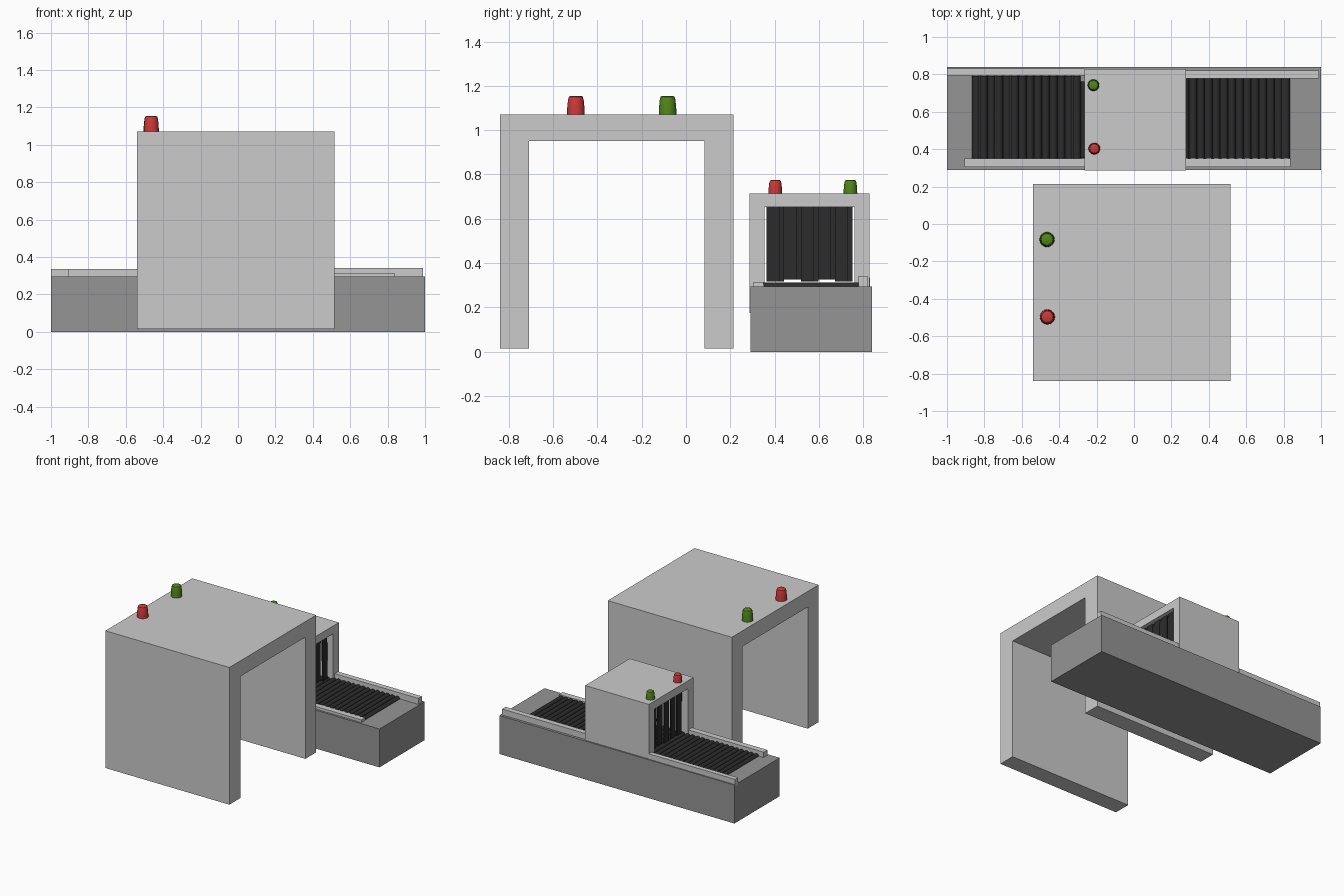
import bpy, bmesh, random
from math import radians, pi
from mathutils import Matrix

if "Cube" in bpy.data.objects:
    bpy.data.objects.remove(bpy.data.objects["Cube"])

random.seed(4)


def material(name, rgb):
    m = bpy.data.materials.new(name)
    m.diffuse_color = (*rgb, 1)
    m.use_nodes = True
    m.node_tree.nodes["Principled BSDF"].inputs["Base Color"].default_value = m.diffuse_color
    return m


DARK = material("dark_grey", (0.3, 0.3, 0.3))
RUBBER = material("rubber_black", (0.025, 0.025, 0.025))
RED = material("lamp_red", (0.6, 0.04, 0.04))
GREEN = material("lamp_green", (0.08, 0.24, 0.01))


def finish(name, bm, mat=None, smooth=False):
    bmesh.ops.recalc_face_normals(bm, faces=bm.faces)
    me = bpy.data.meshes.new(name)
    bm.to_mesh(me)
    bm.free()
    ob = bpy.data.objects.new(name, me)
    bpy.context.collection.objects.link(ob)
    if mat:
        me.materials.append(mat)
    if smooth:
        bpy.ops.object.select_all(action='DESELECT')
        ob.select_set(True)
        bpy.context.view_layer.objects.active = ob
        bpy.ops.object.shade_smooth_by_angle(angle=radians(40))
    return ob


def add_box(bm, x, y, z, tilt=0):
    """Box between limits; tilt swings it about its top edge."""
    c = [(a + b) / 2 for a, b in (x, y, z)]
    pivot = Matrix.Translation((c[0], c[1], z[1]))
    m = (pivot @ Matrix.Rotation(tilt, 4, 'Y') @ pivot.inverted()
         @ Matrix.Translation(c)
         @ Matrix.Diagonal((x[1] - x[0], y[1] - y[0], z[1] - z[0], 1)))
    bmesh.ops.create_cube(bm, size=1, matrix=m)


def box(name, x, y, z, mat=None):
    bm = bmesh.new()
    add_box(bm, x, y, z)
    return finish(name, bm, mat)


def arch(name, x, y, z, leg, top):
    """Portal profile in the YZ plane, extruded along X."""
    (y0, y1), (z0, z1) = y, z
    pts = [(y0, z0), (y0 + leg, z0), (y0 + leg, z1 - top), (y1 - leg, z1 - top),
           (y1 - leg, z0), (y1, z0), (y1, z1), (y0, z1)]
    bm = bmesh.new()
    f = bm.faces.new([bm.verts.new((x[0], *p)) for p in pts])
    r = bmesh.ops.extrude_face_region(bm, geom=[f])
    moved = [v for v in r["geom"] if isinstance(v, bmesh.types.BMVert)]
    bmesh.ops.translate(bm, verts=moved, vec=(x[1] - x[0], 0, 0))
    # The starting face is kept as the end cap
    return finish(name, bm)


def lamp(name, x, y, z, r, h, mat):
    """Rounded, slightly tapered beacon turned from a profile."""
    profile = [(0, 0), (r, 0), (r * .97, h * .4), (r * .88, h * .8),
               (r * .78, h * .95), (r * .6, h), (0, h)]
    bm = bmesh.new()
    vs = [bm.verts.new((px, 0, pz)) for px, pz in profile]
    es = [bm.edges.new(p) for p in zip(vs, vs[1:])]
    bmesh.ops.spin(bm, geom=vs + es, cent=(0, 0, 0), axis=(0, 0, 1),
                   angle=2 * pi, steps=24)
    bmesh.ops.remove_doubles(bm, verts=bm.verts, dist=1e-5)
    bmesh.ops.translate(bm, verts=bm.verts, vec=(x, y, z))
    return finish(name, bm, mat, True)


# Walk-through gate and its lamps
arch("walk_through_gate", (-.54, .515), (-.84, .215), (.015, 1.07), .132, .12)
lamp("gate_lamp_red", -.463, -.497, 1.068, .04, .087, RED)
lamp("gate_lamp_green", -.465, -.083, 1.068, .04, .087, GREEN)

# Baggage scanner: base, tunnel and lamps
box("scanner_base", (-1, 1), (.29, .84), (0, .295), DARK)
arch("scanner_tunnel", (-.265, .278), (.286, .829), (.175, .715), .069, .061)
lamp("scanner_lamp_red", -.212, .403, .713, .031, .062, RED)
lamp("scanner_lamp_green", -.217, .742, .713, .031, .062, GREEN)

# Side rails along the conveyor
box("rail_back_left", (-1, -.265), (.795, .831), (.28, .336))
box("rail_back_right", (.27, .99), (.778, .82), (.28, .341))
box("rail_front_left", (-.905, -.26), (.305, .35), (.28, .336))
box("rail_front_right", (.27, .836), (.305, .35), (.28, .315))

# Conveyor rollers, running on through the tunnel
bm = bmesh.new()
COUNT, X0, X1 = 41, -.845, .813
for i in range(COUNT):
    x = X0 + (X1 - X0) * i / (COUNT - 1)
    y0, y1 = (.35, .79) if x < -.265 else (.35, .778) if x > .27 else (.352, .762)
    m = (Matrix.Translation((x, (y0 + y1) / 2, .289 + random.uniform(0, .003)))
         @ Matrix.Rotation(pi / 2, 4, 'X'))
    bmesh.ops.create_cone(bm, cap_ends=True, segments=12, radius1=.0215,
                          radius2=.0215, depth=y1 - y0, matrix=m)
finish("conveyor_rollers", bm, RUBBER, True)

# Strip curtains hanging at both mouths of the tunnel
for name, x, start in (("curtain_left", -.23, .385), ("curtain_right", .243, .364)):
    bm = bmesh.new()
    for i in range(5):
        y = start + i * .077
        add_box(bm, (x - .004, x + .004), (y, y + .058),
                (.318 + .008 * (i % 2), .656), radians(random.uniform(-2, 2)))
    finish(name, bm, RUBBER)
